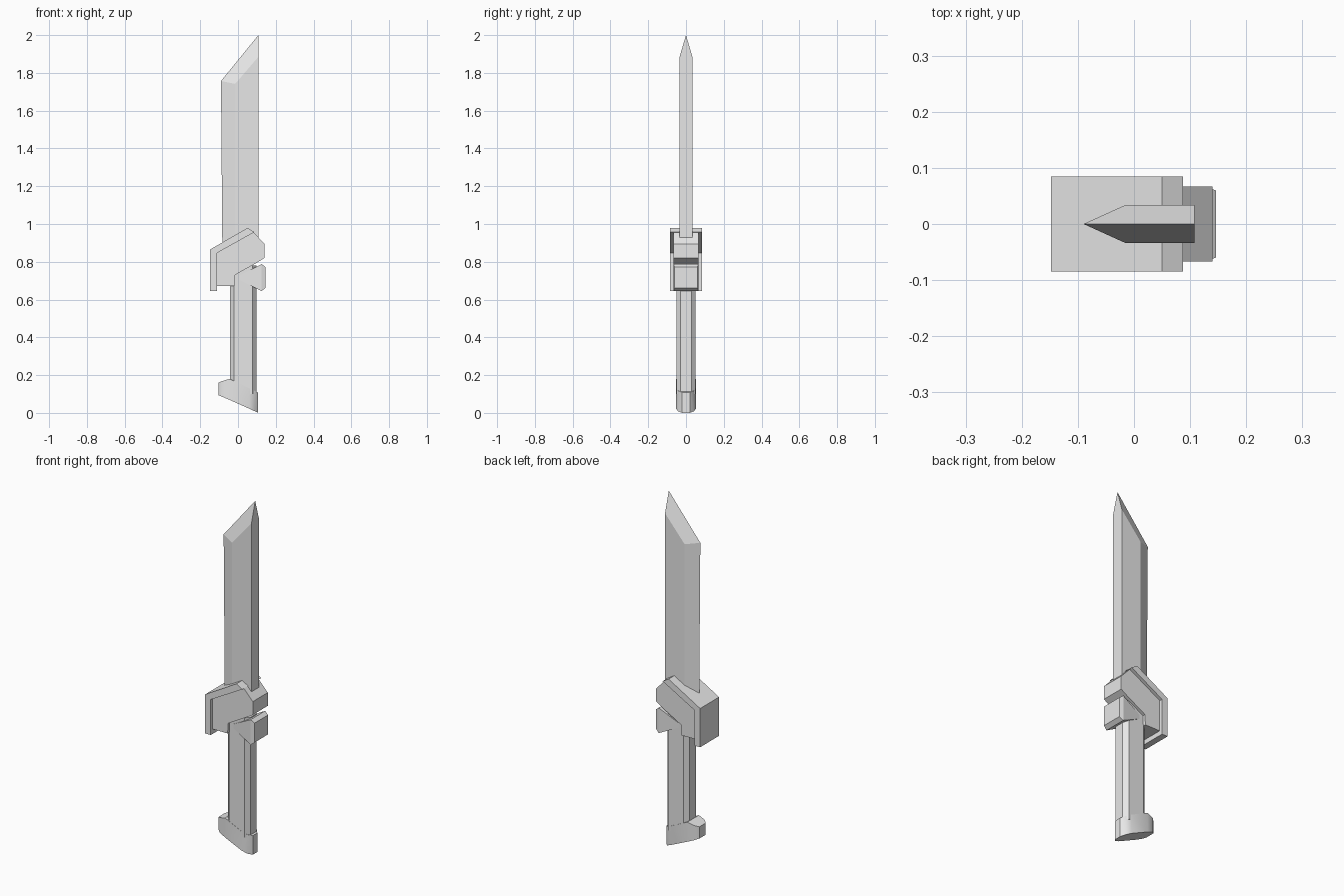
import bpy, bmesh, math

if "Cube" in bpy.data.objects:
    bpy.data.objects.remove(bpy.data.objects["Cube"])

grey = bpy.data.materials.new("light_grey")
grey.use_nodes = True
COLOUR = (0.8, 0.8, 0.8, 1)
grey.diffuse_color = COLOUR
grey.node_tree.nodes["Principled BSDF"].inputs["Base Color"].default_value = COLOUR


def finish(name, bm, smooth=0):
    bmesh.ops.remove_doubles(bm, verts=bm.verts, dist=0.0001)
    bmesh.ops.recalc_face_normals(bm, faces=bm.faces)
    mesh = bpy.data.meshes.new(name)
    bm.to_mesh(mesh)
    bm.free()
    mesh.materials.append(grey)
    obj = bpy.data.objects.new(name, mesh)
    bpy.context.collection.objects.link(obj)
    if smooth:
        bpy.ops.object.select_all(action='DESELECT')
        obj.select_set(True)
        bpy.context.view_layer.objects.active = obj
        bpy.ops.object.shade_smooth_by_angle(angle=math.radians(smooth))
    return obj


def slab(name, outline, half):
    """Side outline in x and z, extruded evenly to both sides."""
    bm = bmesh.new()
    face = bm.faces.new([bm.verts.new((x, -half, z)) for x, z in outline])
    out = bmesh.ops.extrude_face_region(bm, geom=[face])
    moved = [v for v in out["geom"] if isinstance(v, bmesh.types.BMVert)]
    bmesh.ops.translate(bm, verts=moved, vec=(0, 2 * half, 0))
    return finish(name, bm)


def loft(name, rings, smooth=0):
    """Skin a row of matching point rings and cap both ends."""
    bm = bmesh.new()
    rows = [[bm.verts.new(p) for p in ring] for ring in rings]
    n = len(rows[0])
    for a, b in zip(rows, rows[1:]):
        for i in range(n):
            j = (i + 1) % n
            bm.faces.new((a[i], a[j], b[j], b[i]))
    bm.faces.new(rows[0])
    bm.faces.new(rows[-1])
    return finish(name, bm, smooth)


def section(x, half, low, high):
    return [(x, -half, low), (x, half, low), (x, half, high), (x, -half, high)]


# Blade: one ground edge, flat spine, slanted point
T = 0.034
bm = bmesh.new()
V = lambda x, y, z: bm.verts.new((x, y, z))
edge_low, edge_top, tip = V(-0.083, 0, 0.88), V(-0.09, 0, 1.757), V(0.108, 0, 2)
sides = [(V(-0.015, y, 0.88), V(-0.015, y, 1.742), V(0.108, y, 0.88), V(0.108, y, 1.885))
         for y in (-T, T)]
for s_low, s_top, b_low, b_top in sides:
    bm.faces.new((edge_low, s_low, s_top, edge_top))
    bm.faces.new((s_low, b_low, b_top, s_top))
    bm.faces.new((edge_top, s_top, b_top, tip))
f, b = sides
bm.faces.new((f[2], b[2], b[3], tip, f[3]))
bm.faces.new((edge_low, f[0], f[2], b[2], b[0]))
finish("blade", bm)

# Guard: inner block wrapped by a wider bent plate
slab("guard_block", [(-0.114, 0.672), (-0.018, 0.672), (-0.016, 0.73), (0.1, 0.795),
                     (0.14, 0.82), (0.14, 0.895), (0.082, 0.957), (-0.114, 0.846)], 0.067)
slab("guard_plate", [(-0.148, 0.645), (-0.112, 0.645), (-0.112, 0.846), (0.087, 0.957),
                     (0.05, 0.979), (-0.148, 0.865)], 0.085)

# Finger stop: flaring wedge with a chamfered rim
loft("finger_stop", [section(0.008, 0.052, 0.703, 0.727),
                     section(0.125, 0.066, 0.645, 0.788),
                     section(0.146, 0.06, 0.662, 0.772)])

# Grip: chamfered bar
half_plan = [(-0.043, 0.03), (-0.02, 0.051), (0.077, 0.051), (0.098, 0.028)]
plan = half_plan + [(x, -y) for x, y in reversed(half_plan)]
loft("grip", [[(x, y, z) for x, y in plan] for z in (0.1, 0.78)])

# Pommel: slanted cap with rounded ends
loft("pommel", [section(-0.104, 0.028, 0.094, 0.16),
                section(-0.085, 0.045, 0.086, 0.168),
                section(-0.045, 0.052, 0.069, 0.18),
                section(0.06, 0.052, 0.022, 0.13),
                section(0.088, 0.042, 0.009, 0.117),
                section(0.107, 0.02, 0, 0.108)], 35)
